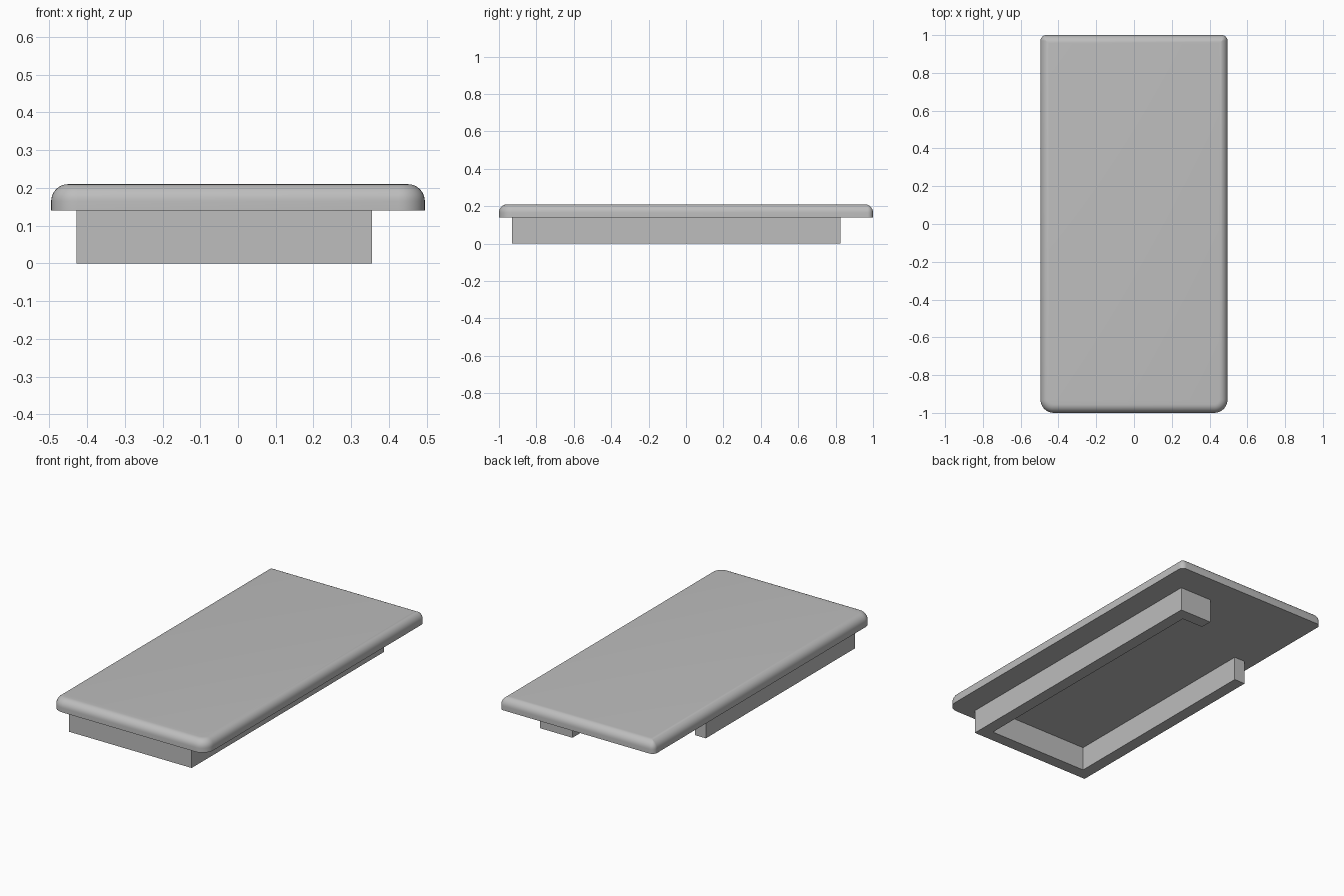
import bpy, bmesh
from math import sin, cos, pi, radians

if "Cube" in bpy.data.objects:
    bpy.data.objects.remove(bpy.data.objects["Cube"], do_unlink=True)

# One plain grey
GREY = (0.51, 0.51, 0.51, 1)
mat = bpy.data.materials.new("plain_grey")
mat.use_nodes = True
mat.diffuse_color = GREY
mat.node_tree.nodes["Principled BSDF"].inputs["Base Color"].default_value = GREY


def finish(name, bm):
    bmesh.ops.remove_doubles(bm, verts=bm.verts, dist=1e-5)
    bmesh.ops.recalc_face_normals(bm, faces=bm.faces)
    mesh = bpy.data.meshes.new(name)
    bm.to_mesh(mesh)
    bm.free()
    mesh.materials.append(mat)
    obj = bpy.data.objects.new(name, mesh)
    bpy.context.collection.objects.link(obj)
    return obj


def outline(inset, steps=8):
    """Rounded rectangle: wide corners at the front, tight ones at the back."""
    points = []
    for i, (sx, sy) in enumerate([(1, 1), (-1, 1), (-1, -1), (1, -1)]):
        r = max((0.03 if sy > 0 else 0.07) - inset, 0)
        cx, cy = sx * (HALF_X - inset - r), sy * (HALF_Y - inset - r)
        for k in range(steps + 1):
            a = (i + k / steps) * pi / 2
            points.append((cx + r * cos(a), cy + r * sin(a)))
    return points


# Top plate: flat underside, rounded upper rim
HALF_X, HALF_Y, BOTTOM, TOP, RIM = 0.495, 1.0, 0.14, 0.21, 0.045
levels = [(0, BOTTOM)]
for k in range(9):
    a = k / 8 * pi / 2
    levels.append((RIM * (1 - cos(a)), TOP - RIM + RIM * sin(a)))
bm = bmesh.new()
rings = [[bm.verts.new((x, y, z)) for x, y in outline(inset)] for inset, z in levels]
for low, high in zip(rings, rings[1:]):
    n = len(low)
    for i in range(n):
        j = (i + 1) % n
        bm.faces.new((low[i], low[j], high[j], high[i]))
bm.faces.new(rings[0][::-1])
bm.faces.new(rings[-1])
plate = finish("top_plate", bm)
bpy.ops.object.select_all(action='DESELECT')
plate.select_set(True)
bpy.context.view_layer.objects.active = plate
bpy.ops.object.shade_smooth_by_angle(angle=radians(35))

# Base frame: front wall, short right rail, long left rail ending in a hook
WALL = 0.07
right, left, front, back = -0.428, 0.355, -0.93, 0.825
short_end, hook_end = 0.43, 0.148
path = [(right, front), (left, front), (left, back), (hook_end, back),
        (hook_end, back - WALL), (left - WALL, back - WALL),
        (left - WALL, front + WALL), (right + WALL, front + WALL),
        (right + WALL, short_end), (right, short_end)]
bm = bmesh.new()
base = bm.faces.new([bm.verts.new((x, y, 0)) for x, y in path])
solid = bmesh.ops.extrude_face_region(bm, geom=[base], use_keep_orig=True)
upper = [v for v in solid["geom"] if isinstance(v, bmesh.types.BMVert)]
bmesh.ops.translate(bm, verts=upper, vec=(0, 0, BOTTOM))
finish("base_frame", bm)
